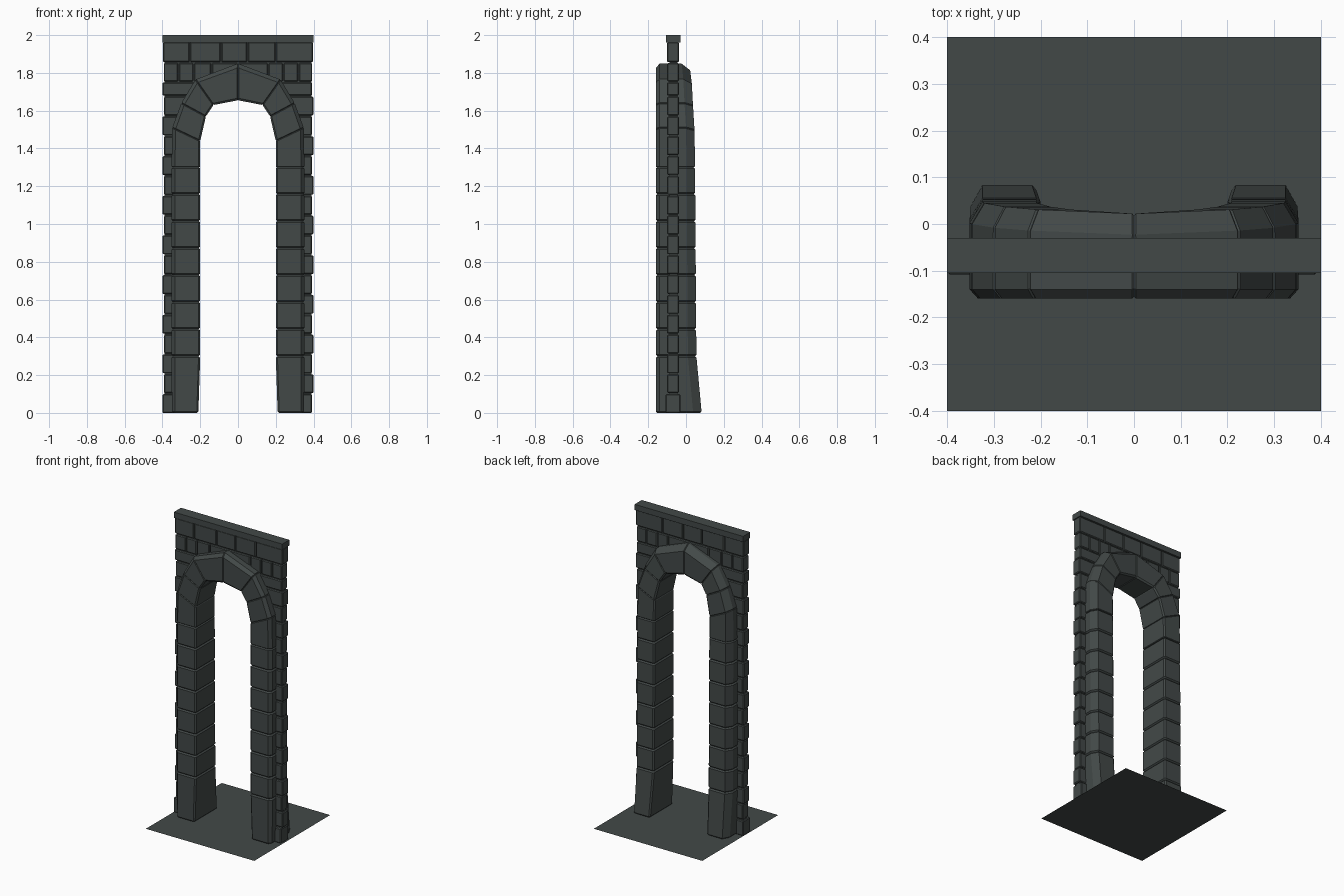
import bpy, bmesh

if "Cube" in bpy.data.objects:
    bpy.data.objects.remove(bpy.data.objects["Cube"])

stone = bpy.data.materials.new("dark grey stone")
stone.diffuse_color = (0.055, 0.066, 0.064, 1)
stone.use_nodes = True
stone.node_tree.nodes["Principled BSDF"].inputs["Base Color"].default_value = stone.diffuse_color


def finish(bm, name):
    bmesh.ops.recalc_face_normals(bm, faces=bm.faces)
    me = bpy.data.meshes.new(name)
    bm.to_mesh(me)
    bm.free()
    me.materials.append(stone)
    ob = bpy.data.objects.new(name, me)
    bpy.context.collection.objects.link(ob)
    return ob


def ring(s, sx):
    """Chamfered cross-section at a station: inner point, outer point, back depth."""
    (xi, zi), (xo, zo), yb = s
    section = [(0.0, -0.152), (0.06, -0.16), (0.88, -0.16), (1, -0.14),
               (1, yb - 0.045), (0.82, yb), (0.06, yb), (0.0, yb - 0.008)]
    return [(sx * (xi + (xo - xi) * t), y, zi + (zo - zi) * t) for t, y in section]


def arch_block(bm, a, b, sx, bev):
    lo = [bm.verts.new(p) for p in ring(a, sx)]
    hi = [bm.verts.new(p) for p in ring(b, sx)]
    n = len(lo)
    caps = [bm.faces.new(lo), bm.faces.new(hi)]
    for i in range(n):
        bm.faces.new((lo[i], lo[(i + 1) % n], hi[(i + 1) % n], hi[i]))
    edges = [e for f in caps for e in f.edges]
    bmesh.ops.bevel(bm, geom=edges, offset=bev, segments=1, affect='EDGES')


def box(bm, x0, x1, y0, y1, z0, z1, bev=0.0):
    vs = [bm.verts.new((x, y, z)) for x in (x0, x1) for y in (y0, y1) for z in (z0, z1)]
    fs = [bm.faces.new([vs[i] for i in q]) for q in
          ((0, 1, 3, 2), (4, 6, 7, 5), (0, 4, 5, 1), (2, 3, 7, 6), (0, 2, 6, 4), (1, 5, 7, 3))]
    if bev:
        bmesh.ops.bevel(bm, geom=list({e for f in fs for e in f.edges}),
                        offset=bev, segments=1, affect='EDGES')


# Arch stations: (inner xz), (outer xz), back y
stations = [((0.21, 0), (0.35, 0), 0.083)]
for k in range(8):
    z = 0.30 + k * 0.143
    stations.append(((0.2, z), (0.352, z), 0.055 - 0.001 * k))
stations += [((0.2, 1.44), (0.348, 1.51), 0.045),
             ((0.17, 1.57), (0.30, 1.64), 0.037),
             ((0.13, 1.63), (0.225, 1.765), 0.031),
             ((0, 1.655), (0, 1.85), 0.022)]
for sx, side in ((-1, "left"), (1, "right")):
    bm = bmesh.new()
    for i in range(8):
        arch_block(bm, stations[i], stations[i + 1], sx, 0.008)
    finish(bm, side + "_pillar_blocks")
    bm = bmesh.new()
    for i in range(8, len(stations) - 1):
        arch_block(bm, stations[i], stations[i + 1], sx, 0.004)
    finish(bm, side + "_arch_stones")

# Thin wall core following the middle of the arch
bm = bmesh.new()
for sx in (-1, 1):
    mid = [(sx * (s[0][0] + s[1][0]) / 2, (s[0][1] + s[1][1]) / 2) for s in stations]
    for (xa, za), (xb, zb) in zip(mid, mid[1:]):
        top = 1.97 if zb == mid[-1][1] else zb
        lo_z = za
        prof = [(xa, lo_z), (xb, zb), (xb, top), (sx * 0.388, top), (sx * 0.388, lo_z)]
        if top == zb:
            prof.pop(2)
        fr = [bm.verts.new((x, -0.088, z)) for x, z in prof]
        bk = [bm.verts.new((x, -0.046, z)) for x, z in prof]
        bm.faces.new(fr)
        bm.faces.new(bk)
        for i in range(len(prof)):
            j = (i + 1) % len(prof)
            bm.faces.new((fr[i], fr[j], bk[j], bk[i]))
finish(bm, "wall_core")

# Bricks beside the pillars, alternating length, tucked behind the arch
bm = bmesh.new()
for sx in (-1, 1):
    for r in range(17):
        z0 = 0.105 * r if r else 0
        z1 = 0.105 * (r + 1) - 0.006
        if z1 > 1.755:
            z1 = 1.75
        xi = 0.29 if z0 < 1.5 else (0.27 if z0 < 1.65 else 0.22)
        xo = 0.40 if (r + (sx > 0)) % 2 == 0 else 0.392
        d = 0.008 if r == 0 else 0
        xs = sorted((sx * xi, sx * xo))
        box(bm, xs[0], xs[1], -0.1 - d, -0.038 + d, z0, z1, 0.005)
# Long courses above the arch
for z0, z1, joints in ((1.755, 1.852, (-0.395, -0.315, -0.235, -0.14, 0)),
                       (1.755, 1.852, (0, 0.16, 0.24, 0.32, 0.395)),
                       (1.857, 1.962, (-0.4, -0.255, -0.09, 0.05, 0.2, 0.4))):
    for a, b in zip(joints, joints[1:]):
        box(bm, a + 0.002, b - 0.002, -0.1, -0.038, z0, z1, 0.005)
finish(bm, "wall_bricks")

# Coping along the top
bm = bmesh.new()
box(bm, -0.4, 0.4, -0.105, -0.03, 1.962, 2.0)
finish(bm, "top_coping")

# Flat floor sheet
bm = bmesh.new()
bm.faces.new([bm.verts.new(p) for p in ((-0.4, -0.4, 0), (0.4, -0.4, 0), (0.4, 0.4, 0), (-0.4, 0.4, 0))])
finish(bm, "floor_sheet")
